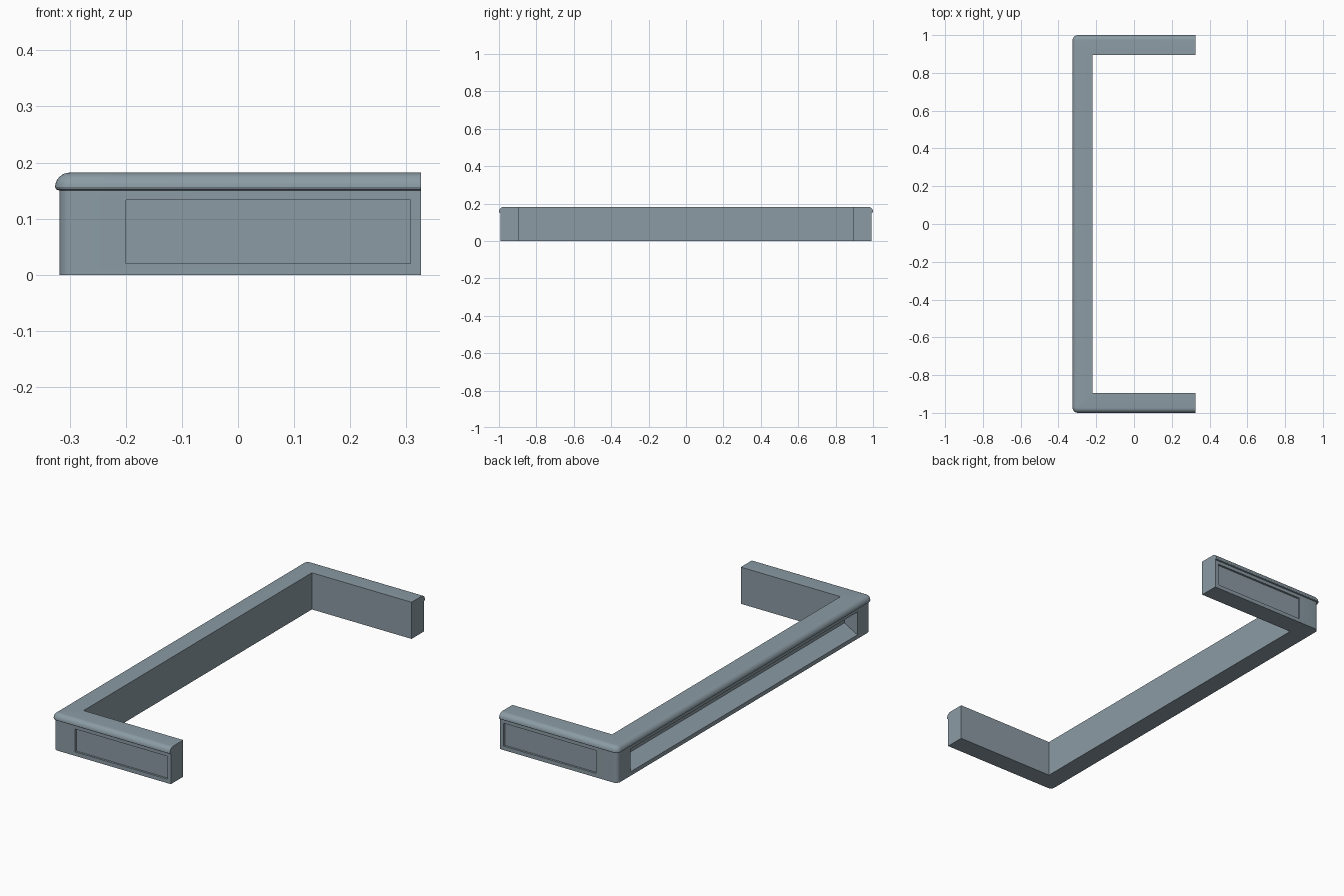
import bpy, bmesh, math
from mathutils import Vector

if "Cube" in bpy.data.objects:
    bpy.data.objects.remove(bpy.data.objects["Cube"])

HX, HY, R = 0.326, 1.0, 0.03      # half extents and outer corner radius


def material(name, rgb):
    m = bpy.data.materials.new(name)
    m.diffuse_color = (*rgb, 1)
    m.use_nodes = True
    m.node_tree.nodes["Principled BSDF"].inputs["Base Color"].default_value = m.diffuse_color
    return m


def new_object(name, bm):
    bmesh.ops.recalc_face_normals(bm, faces=bm.faces)
    me = bpy.data.meshes.new(name)
    bm.to_mesh(me)
    bm.free()
    ob = bpy.data.objects.new(name, me)
    bpy.context.collection.objects.link(ob)
    return ob


def prism(name, outline, extrude):
    """Closed prism from an outline of points and an extrusion vector."""
    bm = bmesh.new()
    face = bm.faces.new([bm.verts.new(p) for p in outline])
    res = bmesh.ops.extrude_face_region(bm, geom=[face])
    moved = [v for v in res["geom"] if isinstance(v, bmesh.types.BMVert)]
    bmesh.ops.translate(bm, verts=moved, vec=Vector(extrude))
    ob = new_object(name, bm)
    ob.hide_render = True
    return ob


wall_grey = material("slate_grey", (0.258, 0.328, 0.371))
rail_grey = material("pale_green_grey", (0.491, 0.546, 0.503))

# Cross-section (inset from the outer edge, height): wall, lip and rounded rail
profile = [(0.105, 0), (0.008, 0), (0.008, 0.150), (0.002, 0.152)]
for i in range(9):
    a = math.pi / 2 * i / 8
    profile.append((0.026 - 0.026 * math.cos(a), 0.156 + 0.026 * math.sin(a)))
profile.append((0.105, 0.182))


def corner(e, a, side):
    """Point on the corner at inset e and turn angle a (0 faces y, 90 faces -x)."""
    if e >= R:
        return -HX + e, side * (HY - e)
    r = R - e
    return -HX + R - r * math.sin(a), side * (HY - R + r * math.cos(a))


# U-shaped frame: sweep the section along both arms and the long wall
angles = [math.pi / 2 * i / 8 for i in range(9)]
stations = [lambda e: (HX, -(HY - e))]
stations += [lambda e, a=a: corner(e, a, -1) for a in angles]
stations += [lambda e, a=a: corner(e, a, 1) for a in reversed(angles)]
stations += [lambda e: (HX, HY - e)]
bm = bmesh.new()
rings = [[bm.verts.new((*s(e), z)) for e, z in profile] for s in stations]
n = len(profile)
for r0, r1 in zip(rings, rings[1:]):
    for j in range(n):
        k = (j + 1) % n
        bm.faces.new((r0[j], r0[k], r1[k], r1[j]))
bm.faces.new(rings[0])
bm.faces.new(rings[-1])
bmesh.ops.remove_doubles(bm, verts=bm.verts, dist=1e-5)
frame = new_object("frame", bm)

# Cutters: shallow arm panels and the long niche with a sloping floor
cutters = []
for side in (-1, 1):
    y = side * 0.982
    cutters.append(prism("arm_panel_cutter",
                         [(-0.2, y, 0.02), (0.307, y, 0.02),
                          (0.307, y, 0.133), (-0.2, y, 0.133)],
                         (0, side * 0.07, 0)))
cutters.append(prism("niche_cutter",
                     [(-0.354, -0.89, 0.0), (-0.246, -0.89, 0.06),
                      (-0.246, -0.89, 0.133), (-0.354, -0.89, 0.133)],
                     (0, 1.78, 0)))
for c in cutters:
    mod = frame.modifiers.new("cut", 'BOOLEAN')
    mod.operation = 'DIFFERENCE'
    mod.solver = 'EXACT'
    mod.object = c
bpy.context.view_layer.update()
dg = bpy.context.evaluated_depsgraph_get()
mesh = bpy.data.meshes.new_from_object(frame.evaluated_get(dg))
frame.modifiers.clear()
frame.data = mesh
for c in cutters:
    bpy.data.objects.remove(c)

# Split the underside where its colour changes
bm = bmesh.new()
bm.from_mesh(mesh)
under = [f for f in bm.faces if f.normal.z < -0.9 and f.calc_center_median().z < 0.001]
geom = under + list({e for f in under for e in f.edges}) + list({v for f in under for v in f.verts})
bmesh.ops.bisect_plane(bm, geom=geom, plane_co=(0, 0.34, 0), plane_no=(0, 1, 0))

# Colours by height and direction
for f in bm.faces:
    c, d = f.calc_center_median(), f.normal
    is_end = d.x > 0.9
    is_inner = abs(d.z) < 0.1 and abs(c.y) < 0.9 and c.z < 0.15
    rail = c.z > 0.1495 and not is_end and not is_inner
    floor = d.z > 0.5
    base = c.z < 0.001 and d.z < -0.9 and c.y > 0.34
    f.material_index = 1 if rail or floor or base else 0
bm.to_mesh(mesh)
bm.free()
mesh.materials.clear()
mesh.materials.append(wall_grey)
mesh.materials.append(rail_grey)

bpy.context.view_layer.objects.active = frame
frame.select_set(True)
bpy.ops.object.shade_smooth_by_angle(angle=math.radians(30))
